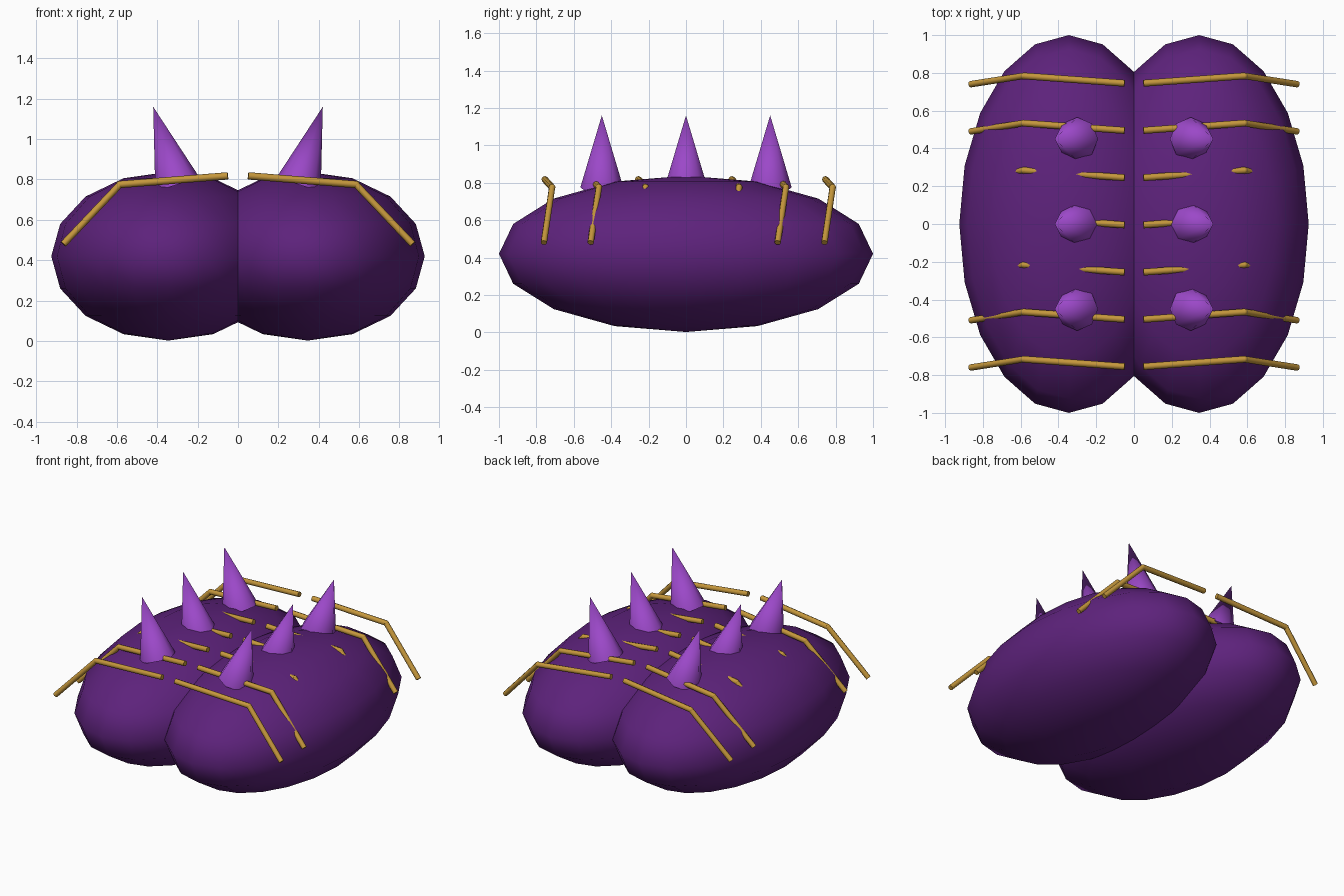
import bpy, math
from mathutils import Vector

if "Cube" in bpy.data.objects:
    bpy.data.objects.remove(bpy.data.objects["Cube"])


def material(name, rgb):
    m = bpy.data.materials.new(name)
    m.diffuse_color = (*rgb, 1)
    m.use_nodes = True
    m.node_tree.nodes["Principled BSDF"].inputs["Base Color"].default_value = m.diffuse_color
    return m


PURPLE = material("deep purple", (0.11, 0.016, 0.20))
VIOLET = material("bright violet", (0.33, 0.065, 0.58))
GOLD = material("gold", (0.56, 0.31, 0.045))


def finish(name, mat, angle):
    ob = bpy.context.object
    ob.name = name
    ob.data.materials.append(mat)
    bpy.ops.object.shade_smooth_by_angle(angle=math.radians(angle))
    return ob


def rod(name, a, b, r, sides=8):
    a, b = Vector(a), Vector(b)
    bpy.ops.mesh.primitive_cylinder_add(
        vertices=sides, radius=r, depth=(b - a).length, location=(a + b) / 2,
        rotation=(b - a).to_track_quat('Z', 'Y').to_euler())
    return finish(name, GOLD, 50)


for side, s in (("left", -1), ("right", 1)):
    # Swollen body lobe
    bpy.ops.mesh.primitive_uv_sphere_add(segments=20, ring_count=8, radius=1,
                                         location=(s * 0.345, 0, 0.42))
    bpy.context.object.scale = (0.58, 1.0, 0.418)
    bpy.ops.object.transform_apply(location=False, rotation=False, scale=True)
    finish(side + "_lobe", PURPLE, 60)

    # Row of outward-leaning spikes
    for i, y in enumerate((-0.45, 0, 0.45)):
        base, tip = Vector((s * 0.30, y, 0.775)), Vector((s * 0.42, y, 1.16))
        axis = tip - base
        bpy.ops.mesh.primitive_cone_add(
            vertices=8, radius1=0.115, radius2=0, depth=axis.length,
            location=(base + tip) / 2,
            rotation=(0, math.atan2(axis.x, axis.z), 0))
        finish(f"{side}_spike_{i + 1}", VIOLET, 50)

    # Bent ribs wrapping over the lobe
    for i in range(7):
        y = -0.75 + 0.25 * i
        inner = (s * 0.05, y - 0.005, 0.818)
        knee = (s * 0.585, y + 0.034, 0.775)
        outer = (s * 0.865, y - 0.01, 0.48)
        rod(f"{side}_rib_{i + 1}_upper", inner, knee, 0.018)
        rod(f"{side}_rib_{i + 1}_lower", knee, outer, 0.017)
        # Rounded elbow joining the two rib halves
        bpy.ops.mesh.primitive_uv_sphere_add(segments=8, ring_count=6,
                                             radius=0.018, location=knee)
        finish(f"{side}_rib_{i + 1}_elbow", GOLD, 60)
